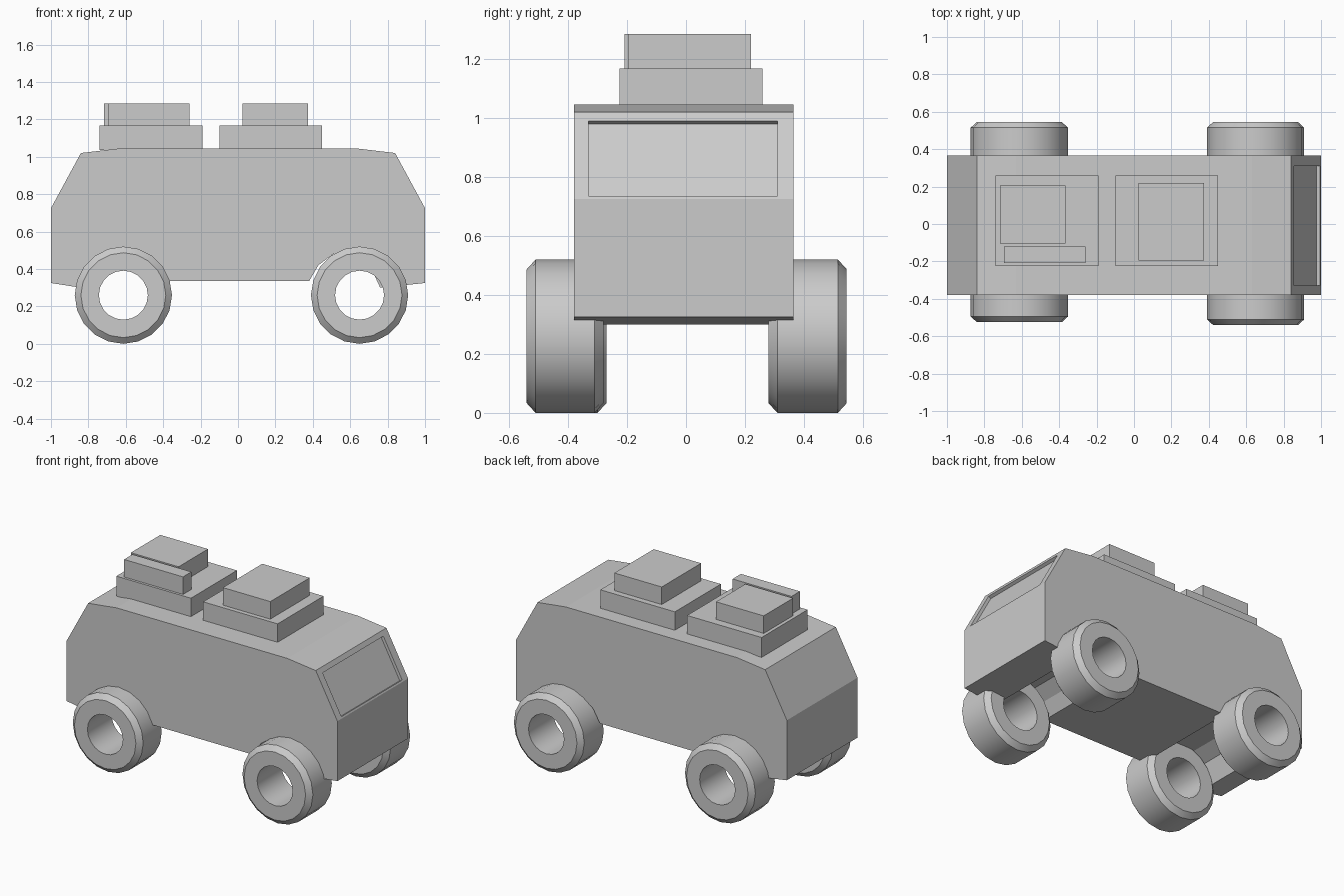
import bpy, bmesh, math
from mathutils import Matrix, Vector

if "Cube" in bpy.data.objects:
    bpy.data.objects.remove(bpy.data.objects["Cube"])


def finish(name, bm):
    bmesh.ops.recalc_face_normals(bm, faces=bm.faces)
    mesh = bpy.data.meshes.new(name)
    bm.to_mesh(mesh)
    bm.free()
    obj = bpy.data.objects.new(name, mesh)
    bpy.context.collection.objects.link(obj)
    return obj


def box(name, x, y, z):
    bm = bmesh.new()
    size = (x[1] - x[0], y[1] - y[0], z[1] - z[0])
    mid = ((x[0] + x[1]) / 2, (y[0] + y[1]) / 2, (z[0] + z[1]) / 2)
    bmesh.ops.create_cube(bm, size=1, matrix=Matrix.Translation(mid) @ Matrix.Diagonal((*size, 1)))
    return finish(name, bm)


def activate(obj):
    bpy.ops.object.select_all(action='DESELECT')
    obj.select_set(True)
    bpy.context.view_layer.objects.active = obj


def wheel(name, x, y0, y1):
    radius, rim, bore, bevel = 0.26, 0.227, 0.131, 0.03
    profile = [(bore, y0), (rim, y0), (radius, y0 + bevel),
               (radius, y1 - bevel), (rim, y1), (bore, y1)]
    bm = bmesh.new()
    vs = [bm.verts.new((0, y, -r)) for r, y in profile]
    es = [bm.edges.new((vs[i], vs[(i + 1) % len(vs)])) for i in range(len(vs))]
    bmesh.ops.spin(bm, geom=vs + es, cent=(0, 0, 0), axis=(0, 1, 0),
                   angle=math.tau, steps=20, use_duplicate=False)
    bmesh.ops.remove_doubles(bm, verts=bm.verts, dist=1e-4)
    obj = finish(name, bm)
    obj.location = (x, 0, radius)
    activate(obj)
    bpy.ops.object.shade_smooth_by_angle(angle=math.radians(30))


# Van body: side profile with wheel arches, extruded across the width
profile = [(-1, 0.325), (-1, 0.725), (-0.84, 1.02), (-0.63, 1.045),
           (0.63, 1.045), (0.84, 1.02), (1, 0.725), (1, 0.325),
           (0.76, 0.30), (0.70, 0.43), (0.62, 0.48), (0.51, 0.48), (0.43, 0.42), (0.38, 0.335),
           (-0.40, 0.335), (-0.46, 0.43), (-0.56, 0.48), (-0.70, 0.48), (-0.79, 0.43), (-0.84, 0.30)]
bm = bmesh.new()
side = bm.faces.new([bm.verts.new((x, -0.38, z)) for x, z in profile])
ext = bmesh.ops.extrude_face_region(bm, geom=[side])
bmesh.ops.translate(bm, vec=(0, 0.745, 0),
                    verts=[g for g in ext['geom'] if isinstance(g, bmesh.types.BMVert)])
body = finish("van_body", bm)

# Recessed windscreen cut into the sloping end
cutter = box("windscreen_cutter", (-0.145, 0.145), (-0.33, 0.31), (-0.02, 0.02))
cutter.location = (0.925, 0, 0.8625)
cutter.rotation_euler = (0, math.atan2(0.295, 0.16), 0)
cutter.hide_render = True
cut = body.modifiers.new("windscreen", 'BOOLEAN')
cut.operation = 'DIFFERENCE'
cut.solver = 'EXACT'
cut.object = cutter
activate(body)
bpy.ops.object.modifier_apply(modifier=cut.name)
bpy.data.objects.remove(cutter)

# Wheels
wheel("rear_wheel_near", -0.613, -0.525, -0.27)
wheel("rear_wheel_far", -0.613, 0.28, 0.545)
wheel("front_wheel_near", 0.65, -0.54, -0.28)
wheel("front_wheel_far", 0.65, 0.28, 0.545)

# Roof luggage
low, high = (1.035, 1.168), (1.168, 1.285)
box("rear_crate", (-0.74, -0.19), (-0.225, 0.26), low)
box("front_crate", (-0.10, 0.45), (-0.225, 0.26), low)
box("rear_top_case", (-0.717, -0.365), (-0.105, 0.205), high)
box("rear_long_case", (-0.695, -0.26), (-0.208, -0.12), high)
box("front_top_case", (0.025, 0.375), (-0.195, 0.22), high)
